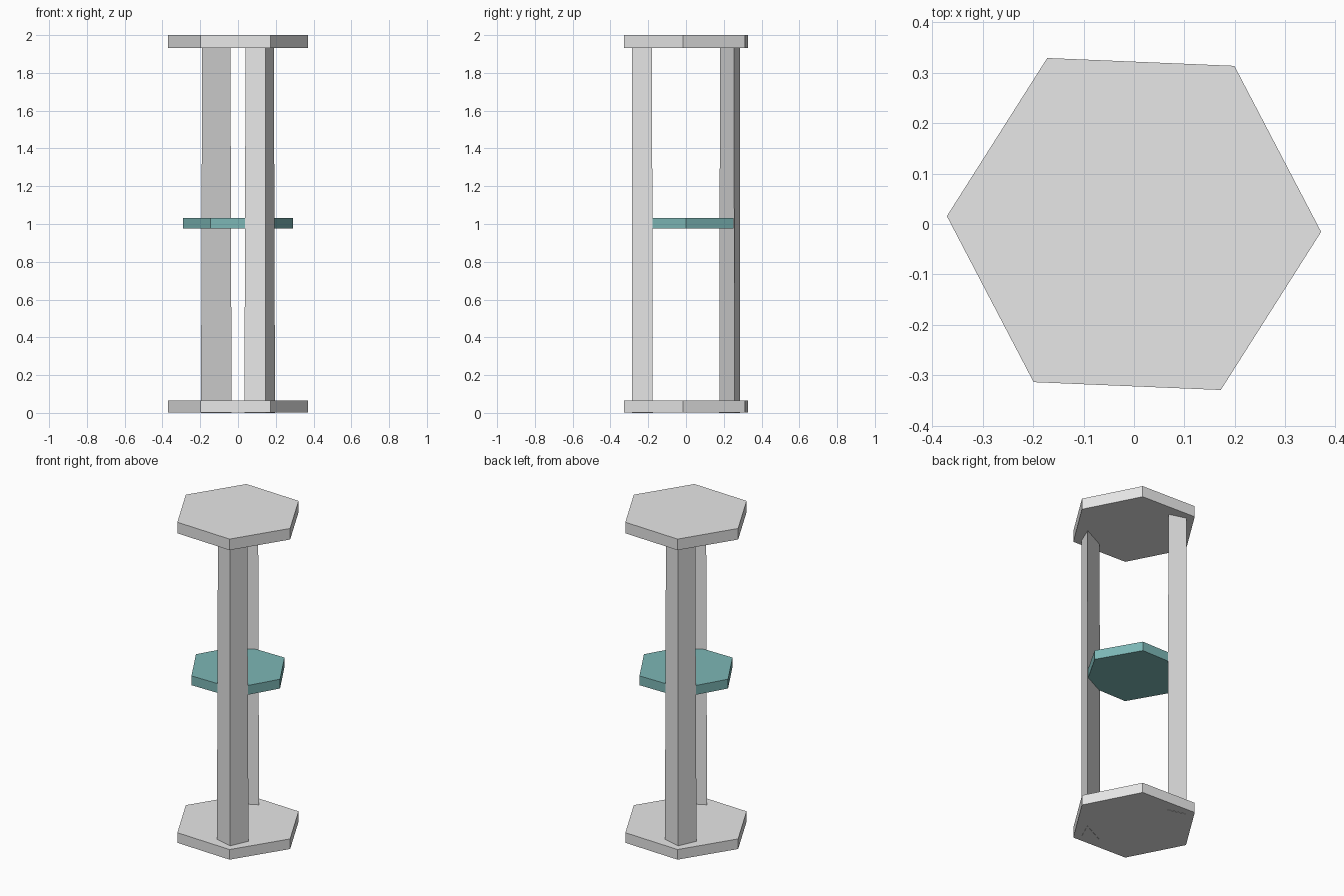
import bpy
import bmesh
from math import cos, sin, pi, radians

cube = bpy.data.objects.get("Cube")
if cube:
    bpy.data.objects.remove(cube, do_unlink=True)


def make_material(name, rgb):
    mat = bpy.data.materials.new(name)
    mat.use_nodes = True
    color = (*rgb, 1.0)
    mat.diffuse_color = color
    mat.node_tree.nodes["Principled BSDF"].inputs["Base Color"].default_value = color
    return mat


def make_prism(name, bottom, top, z0, z1, mat, cap_up=False):
    """Flat-sided solid between two matching outlines."""
    bm = bmesh.new()
    low = [bm.verts.new((x, y, z0)) for x, y in bottom]
    high = [bm.verts.new((x, y, z1)) for x, y in top]
    base = bm.faces.new(low[::-1])
    bm.faces.new(high)
    n = len(low)
    for i in range(n):
        j = (i + 1) % n
        bm.faces.new((low[i], low[j], high[j], high[i]))
    if cap_up:
        base.normal_flip()
    mesh = bpy.data.meshes.new(name)
    bm.to_mesh(mesh)
    bm.free()
    mesh.materials.append(mat)
    obj = bpy.data.objects.new(name, mesh)
    bpy.context.collection.objects.link(obj)
    return obj


def hexagon(radius, turn):
    return [(radius * cos(turn + i * pi / 3), radius * sin(turn + i * pi / 3))
            for i in range(6)]


grey = make_material("light_grey", (0.8, 0.8, 0.8))
teal = make_material("muted_teal", (0.205, 0.475, 0.467))

# End plates, slightly turned
plate = hexagon(0.371, radians(-2.4))
make_prism("bottom_plate", plate, plate, 0.002, 0.065, grey)
make_prism("top_plate", plate, plate, 1.931, 2.0, grey)

# Middle shelf
shelf = hexagon(0.29, 0)
make_prism("middle_shelf", shelf, shelf, 0.975, 1.033, teal)

# Triangular posts, opposite each other, with their wide faces inward
foot = [(0.034, -0.256), (0.146, -0.286), (0.196, -0.176)]
head = [(0.04, -0.255), (0.146, -0.286), (0.19, -0.18)]
for name, s in (("front_post", 1), ("back_post", -1)):
    make_prism(name, [(s * x, s * y) for x, y in foot],
               [(s * x, s * y) for x, y in head], 0.0, 1.935, grey, cap_up=True)
